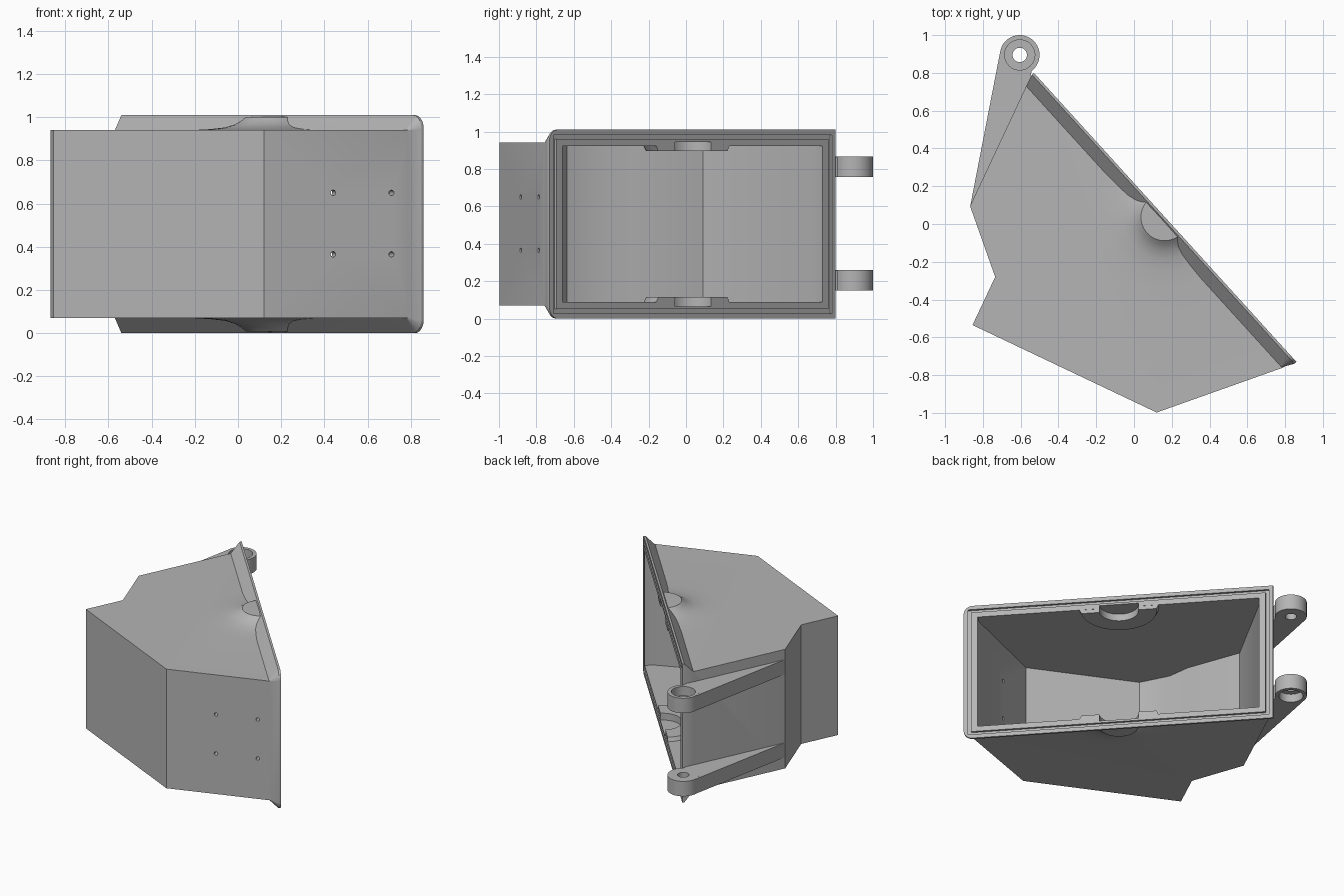
import bpy, bmesh, math
from mathutils import Vector

if "Cube" in bpy.data.objects:
    bpy.data.objects.remove(bpy.data.objects["Cube"])

H = 1.01                                   # overall height
A = Vector((-0.53, 0.80, 0))               # upper end of the open face
D = Vector((1.39, -1.53, 0)).normalized()  # along the open face
N = Vector((-D.y, D.x, 0))                 # out of the open face
L = 2.067                                  # length of the open face
C = 1.03                                   # bearing position along the face

mat = bpy.data.materials.new("grey_plastic")
mat.diffuse_color = (0.46, 0.46, 0.46, 1)
mat.use_nodes = True
mat.node_tree.nodes["Principled BSDF"].inputs["Base Color"].default_value = mat.diffuse_color


def face_pt(s, n, z):
    return A + D * s + N * n + Vector((0, 0, z))


def loft(name, rings):
    """Closed solid through rings with equal point counts."""
    bm = bmesh.new()
    rows = [[bm.verts.new(p) for p in r] for r in rings]
    k = len(rows[0])
    for a, b in zip(rows, rows[1:]):
        for i in range(k):
            bm.faces.new((a[i], a[(i + 1) % k], b[(i + 1) % k], b[i]))
    bm.faces.new(rows[0][::-1])
    bm.faces.new(rows[-1])
    bmesh.ops.recalc_face_normals(bm, faces=bm.faces)
    me = bpy.data.meshes.new(name)
    bm.to_mesh(me)
    bm.free()
    me.materials.append(mat)
    ob = bpy.data.objects.new(name, me)
    bpy.context.collection.objects.link(ob)
    return ob


def prism(name, pts, z0, z1):
    return loft(name, [[(x, y, z) for x, y in pts] for z in (z0, z1)])


def cylinder(name, centre, axis, r, length, sides=48):
    axis = Vector(axis).normalized()
    u = axis.orthogonal().normalized()
    v = axis.cross(u)
    circ = [u * math.cos(t) * r + v * math.sin(t) * r
            for t in (2 * math.pi * i / sides for i in range(sides))]
    c = Vector(centre)
    return loft(name, [[c + p for p in circ], [c + p + axis * length for p in circ]])


def half_turn(name, profile, flip, sides=32):
    """Half revolve of (radius, z) behind the open face, optionally upside down."""
    rings = []
    for i in range(sides + 1):
        t = math.pi * i / sides
        rings.append([face_pt(C + r * math.cos(t), -0.0015 - r * math.sin(t),
                              H - z if flip else z) for r, z in profile])
    return loft(name, rings)


def frame_box(name, inset, n0, n1):
    i = inset
    return loft(name, [[face_pt(s, n, z) for s, z in
                        ((i, i), (L - i, i), (L - i, H - i), (i, H - i))] for n in (n0, n1)])


def combine(target, other, op):
    m = target.modifiers.new("join", 'BOOLEAN')
    m.operation, m.object, m.solver = op, other, 'EXACT'
    bpy.context.view_layer.objects.active = target
    bpy.ops.object.modifier_apply(modifier=m.name)
    bpy.data.objects.remove(other)


def xy(s, n):
    p = face_pt(s, n, 0)
    return (p.x, p.y)


# bucket body
body = prism("bucket_body", [xy(0.015, -0.01), xy(0.025, -0.078), (-0.868, 0.095), (-0.735, -0.28),
                             (-0.855, -0.535), (0.12, -0.998), (0.79, -0.76),
                             xy(2.05, -0.01)], 0.07, 0.94)


# flared rim with two rounded corners
def rim_ring(s0, s1, z0, z1, r, n):
    pts = [(s0, z1), (s0, z0)]
    for cz, start in ((z0 + r, -90), (z1 - r, 0)):
        for k in range(7):
            t = math.radians(start + 15 * k)
            pts.append((s1 - r + r * math.cos(t), cz + r * math.sin(t)))
    return [face_pt(s, n, z) for s, z in pts]


rim = loft("rim", [rim_ring(0.025, 2.035, 0.071, 0.939, 0.004, -0.078),
                   rim_ring(0, L, 0, H, 0.06, -0.014),
                   rim_ring(0, L, 0, H, 0.06, 0)])
combine(body, rim, 'UNION')

# smooth swellings above and below the pivot
flare = [(0.0005, 1.004), (0.125, 1.002), (0.145, 0.985), (0.175, 0.967), (0.22, 0.953),
         (0.29, 0.945), (0.42, 0.938), (0.30, 0.91), (0.0005, 0.91)]
for flip in (False, True):
    combine(body, half_turn("flare", flare, flip), 'UNION')

# inner cavity
cavity = prism("cavity", [xy(0.095, 0.05), xy(0.095, -0.06), (-0.838, 0.09), (-0.70, -0.285),
                          (-0.68, -0.44), (-0.58, -0.635), (0.12, -0.968),
                          xy(1.973, -0.06), xy(1.973, 0.05)], 0.088, 0.922)
combine(body, cavity, 'DIFFERENCE')

# half-round pivot seats
seat = [(0.0005, 0.935), (0.27, 0.935), (0.25, 0.895), (0.0005, 0.895)]
for flip in (False, True):
    combine(body, half_turn("seat", seat, flip), 'UNION')
for z in (0.065, 0.85):
    combine(body, cylinder("bearing", face_pt(C, 0, z), (0, 0, 1), 0.13, 0.095), 'DIFFERENCE')

# sealing groove in the rim face
groove = frame_box("groove", 0.028, -0.015, 0.03)
combine(groove, frame_box("groove_core", 0.05, -0.05, 0.06), 'DIFFERENCE')
combine(body, groove, 'DIFFERENCE')

# four screw holes in the lower wall
for x in (0.44, 0.71):
    for z in (0.365, 0.65):
        y = -0.998 + (x - 0.12) * 0.355
        combine(body, cylinder("screw", (x - 0.02, y + 0.06, z), (0.335, -0.942, 0),
                               0.0125, 0.12, 16), 'DIFFERENCE')
        # the drill starts inside the cavity and leaves through the outer wall

# hinge arms with counterbored eyes
parts = [body]
for name, z0, z1, bore in (("upper_hinge_arm", 0.757, 0.866, 0.80),
                           ("lower_hinge_arm", 0.15, 0.259, 0.13)):
    arm = prism(name, [(-0.866, 0.1), (-0.709, 0.91), (-0.6, 0.9), (-0.54, 0.82),
                       (-0.56, 0.715), (-0.575, 0.68), (-0.855, 0.11)], z0 + 0.001, z1 - 0.001)
    combine(arm, cylinder("eye", (-0.605, 0.895, z0), (0, 0, 1), 0.105, z1 - z0), 'UNION')
    combine(arm, cylinder("hole", (-0.605, 0.895, z0 - 0.1), (0, 0, 1), 0.038, 0.4), 'DIFFERENCE')
    combine(arm, cylinder("counterbore", (-0.605, 0.895, bore), (0, 0, 1), 0.08, 0.08), 'DIFFERENCE')
    parts.append(arm)

for ob in parts:
    bpy.ops.object.select_all(action='DESELECT')
    ob.select_set(True)
    bpy.context.view_layer.objects.active = ob
    bpy.ops.object.shade_smooth_by_angle(angle=math.radians(25))
